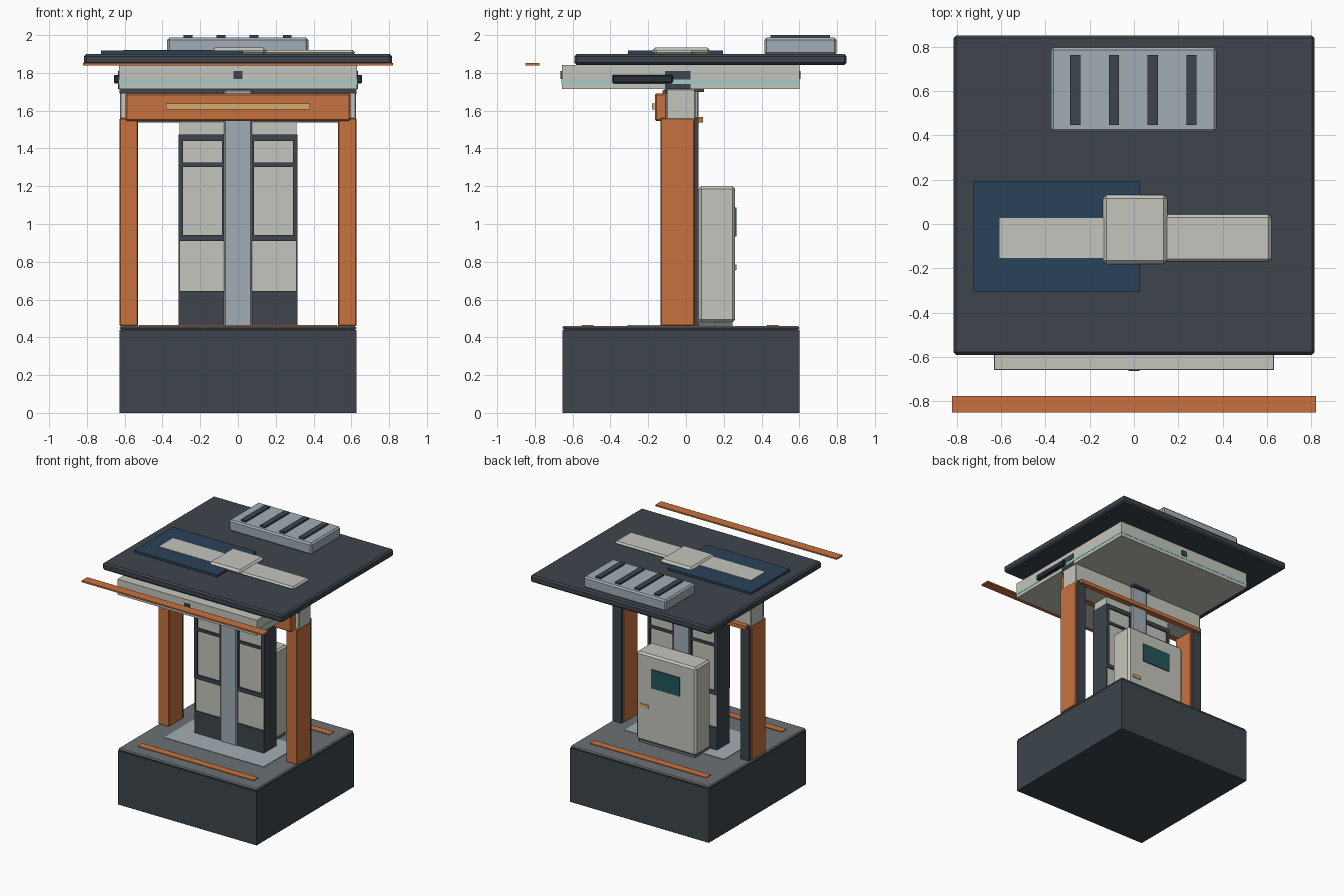
import bpy, bmesh

if "Cube" in bpy.data.objects:
    bpy.data.objects.remove(bpy.data.objects["Cube"])

PALETTE = {
    "dark": (.047, .06, .072), "black": (.022, .028, .036), "lid": (.15, .165, .175),
    "orange": (.58, .17, .05), "cream": (.56, .56, .51), "steel": (.36, .42, .46),
    "navy": (.023, .054, .10), "teal": (.018, .09, .11), "amber": (.70, .42, .14),
    "cyan": (.38, .60, .57),
}
MATS = {}
for key, rgb in PALETTE.items():
    MATS[key] = bpy.data.materials.new(key)
    MATS[key].diffuse_color = (*rgb, 1)


def box(name, x, y, z, col, bevel=0):
    """Box from (min, max) ranges, with an optional flat chamfer."""
    me = bpy.data.meshes.new(name)
    bm = bmesh.new()
    bmesh.ops.create_cube(bm, size=1)
    for v in bm.verts:
        v.co = [(r[0] + r[1]) / 2 + c * (r[1] - r[0]) for r, c in zip((x, y, z), v.co)]
    bm.to_mesh(me)
    bm.free()
    me.materials.append(MATS[col])
    ob = bpy.data.objects.new(name, me)
    bpy.context.collection.objects.link(ob)
    if bevel:
        m = ob.modifiers.new("chamfer", 'BEVEL')
        m.width, m.segments = bevel, 1
    return ob


def pair(name, x, y, z, col, bevel=0):
    """Box on the right plus its mirror on the left."""
    box(name + "_right", x, y, z, col, bevel)
    box(name + "_left", (-x[1], -x[0]), y, z, col, bevel)


# Base block, lid and floor trims
box("base_block", (-.627, .627), (-.655, .60), (0, .44), "dark")
box("base_lid", (-.627, .627), (-.655, .60), (.44, .46), "lid", .008)
box("floor_pad", (-.45, .45), (-.31, .15), (.455, .464), "steel")
for n, y in (("front", -.52), ("back", .46)):
    box("floor_strip_" + n, (-.525, .525), (y - .03, y + .03), (.455, .466), "orange")

# Side posts with dark rear trims
pair("post", (.53, .627), (-.135, .045), (.46, 1.56), "orange", .004)
pair("post_rear_trim", (.54, .617), (.045, .065), (.46, 1.56), "dark")

# Cross beam, front lintel and trims
box("cross_beam", (-.625, .625), (-.105, .05), (1.537, 1.715), "cream", .006)
box("beam_dark_cap", (-.627, .627), (-.115, -.10), (1.69, 1.716), "dark")
box("front_lintel", (-.595, .595), (-.165, -.10), (1.545, 1.692), "orange", .008)
box("lintel_light", (-.38, .38), (-.18, -.16), (1.605, 1.637), "amber")
box("rear_lintel_strip", (-.60, .60), (.045, .09), (1.537, 1.567), "orange")

# Central column and cap plate
box("center_column", (-.073, .073), (-.125, .066), (.46, 1.71), "steel", .006)
box("column_cap", (-.08, .08), (-.11, .095), (1.70, 1.716), "dark")

# Two wall panels with a dark kick, side edge and window frame on each face
pair("wall_panel", (.065, .31), (-.105, .04), (.64, 1.54), "cream")
pair("wall_kick", (.065, .315), (-.115, .05), (.46, .645), "dark")
pair("wall_side_edge", (.308, .316), (-.112, .047), (.645, 1.475), "dark")
for n, y in (("front", (-.117, -.10)), ("back", (.035, .05))):
    for part, z in (("sill", (.91, .943)), ("middle", (1.303, 1.325)), ("head", (1.44, 1.475))):
        pair(f"frame_{part}_{n}", (.07, .315), y, z, "dark")
    pair("frame_outer_" + n, (.29, .315), y, (.943, 1.44), "dark")
    pair("frame_inner_" + n, (.07, .085), y, (.943, 1.44), "dark")

# Rear equipment cabinet
box("cabinet_plinth", (-.255, .255), (.055, .245), (.46, .49), "lid")
box("cabinet", (-.27, .27), (.066, .26), (.48, 1.20), "cream", .015)
box("cabinet_screen", (-.13, .13), (.255, .268), (.935, 1.088), "teal")
box("cabinet_handle", (.155, .23), (.255, .268), (.757, .785), "amber")

# Header under the roof with light band, brackets and side bars
box("header", (-.63, .63), (-.657, .60), (1.715, 1.842), "cream")
box("header_light_band", (-.632, .632), (-.659, .602), (1.742, 1.765), "cyan")
pair("header_bracket_upper", (.60, .634), (-.11, .025), (1.765, 1.81), "dark")
pair("header_bracket_lower", (.60, .634), (-.11, .025), (1.716, 1.742), "dark")
pair("header_side_bar", (.62, .657), (-.39, -.07), (1.745, 1.79), "black", .006)
for n, y in (("front", (-.664, -.65)), ("back", (.595, .607))):
    box("header_sensor_" + n, (-.025, .025), y, (1.767, 1.81), "dark")

# Roof slab and floating front edge strip
box("roof", (-.815, .815), (-.59, .85), (1.842, 1.90), "dark", .012)
box("roof_front_strip", (-.82, .82), (-.85, -.775), (1.84, 1.852), "orange")

# Roof equipment: solar sheet, arms, hub, vent unit
box("roof_navy_sheet", (-.725, .027), (-.307, .195), (1.895, 1.918), "navy")
box("roof_arm_left", (-.607, -.10), (-.153, .027), (1.895, 1.922), "cream")
box("roof_arm_right", (.10, .62), (-.17, .042), (1.895, 1.92), "cream", .014)
box("roof_hub", (-.14, .15), (-.18, .13), (1.895, 1.934), "cream", .016)
box("vent_unit", (-.375, .372), (.415, .797), (1.895, 1.987), "steel", .012)
for i in range(4):
    cx = -.265 + .175 * i
    box(f"vent_slat_{i + 1}", (cx - .023, cx + .023), (.447, .762), (1.98, 2.0), "dark")

for m in bpy.data.materials:
    if m.users and not m.is_grease_pencil:
        m.use_nodes = True
        m.node_tree.nodes["Principled BSDF"].inputs["Base Color"].default_value = m.diffuse_color
